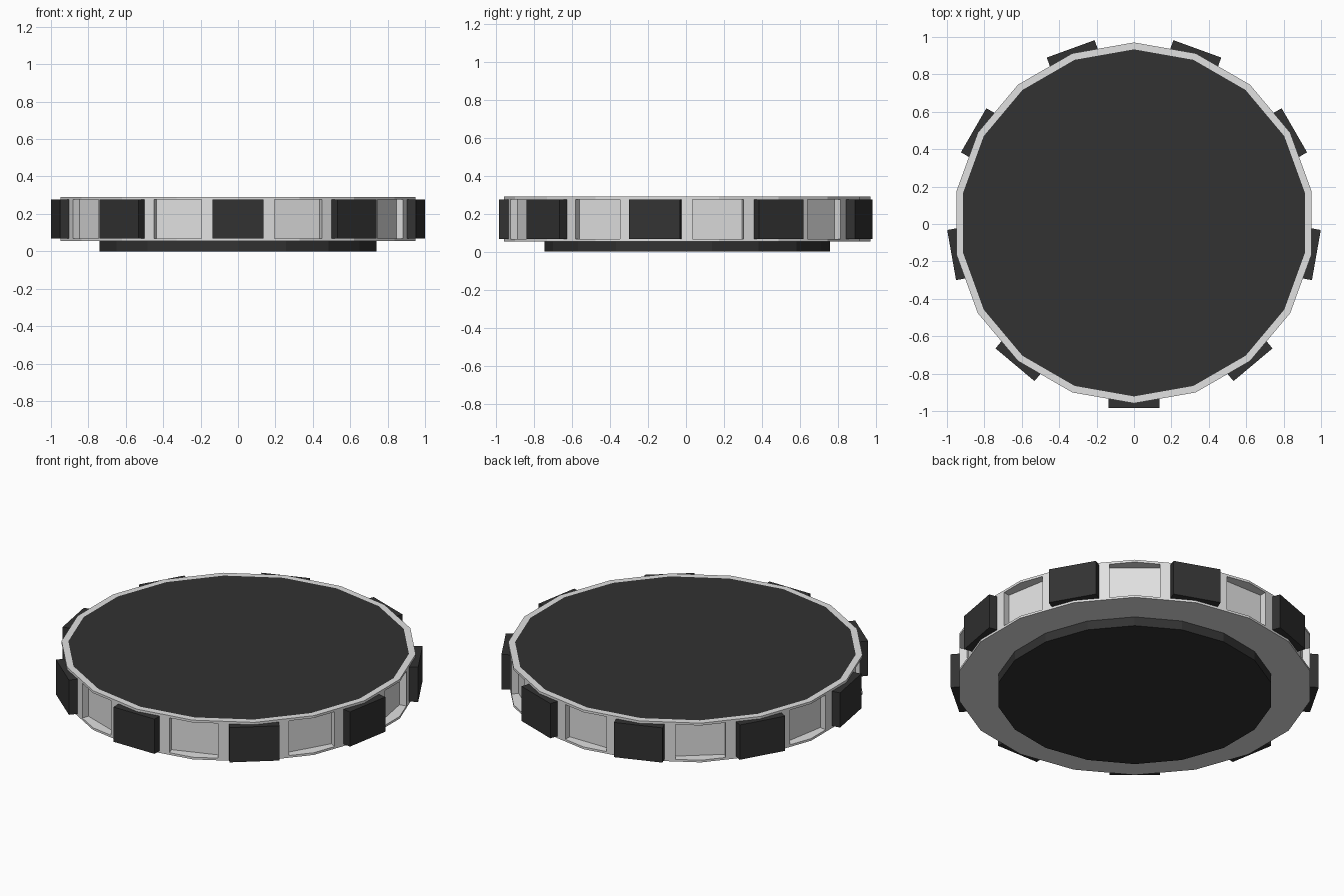
import bpy, bmesh
from math import radians, cos, pi
from mathutils import Matrix, Vector

if "Cube" in bpy.data.objects:
    bpy.data.objects.remove(bpy.data.objects["Cube"])

SIDES = 18
STEP = 2 * pi / SIDES
CENTRE_Y = 0.006
APOTHEM = 0.95
BOTTOM, TOP = 0.055, 0.29
PAD_W, PAD_LOW, PAD_HIGH = 0.272, 0.068, 0.276


def material(name, value):
    m = bpy.data.materials.new(name)
    m.use_nodes = True
    m.diffuse_color = (value, value, value, 1)
    m.node_tree.nodes["Principled BSDF"].inputs["Base Color"].default_value = (value, value, value, 1)
    return m


light = material("light grey", 0.75)
dark = material("charcoal", 0.032)


def finish(bm, name, *mats):
    bmesh.ops.recalc_face_normals(bm, faces=bm.faces)
    mesh = bpy.data.meshes.new(name)
    bm.to_mesh(mesh)
    bm.free()
    for m in mats:
        mesh.materials.append(m)
    obj = bpy.data.objects.new(name, mesh)
    bpy.context.collection.objects.link(obj)
    return obj


def prism(apothem, low, high):
    """Regular prism with one flat side facing the front."""
    bm = bmesh.new()
    r = apothem / cos(STEP / 2)
    place = Matrix.Translation((0, CENTRE_Y, (low + high) / 2))
    bmesh.ops.create_cone(bm, cap_ends=True, segments=SIDES, radius1=r, radius2=r,
                          depth=high - low, matrix=place)
    return bm


def add_block(bm, index, inner, outer):
    """Box on one side of the ring, between two distances from the centre."""
    m = (Matrix.Translation((0, CENTRE_Y, 0))
         @ Matrix.Rotation(index * STEP, 4, 'Z')
         @ Matrix.Translation((0, -(inner + outer) / 2, (PAD_LOW + PAD_HIGH) / 2))
         @ Matrix.Diagonal((PAD_W, outer - inner, PAD_HIGH - PAD_LOW, 1)))
    bmesh.ops.create_cube(bm, size=1, matrix=m)


# Ring body with a dark top panel set inside a light rim
bm = prism(APOTHEM, BOTTOM, TOP)
bm.normal_update()
top = max(bm.faces, key=lambda f: f.normal.z)
bmesh.ops.inset_region(bm, faces=[top], thickness=0.037)
top.material_index = 1
body = finish(bm, "disc_body", light, dark)

# Shallow pockets on every other side
bm = bmesh.new()
for i in range(1, SIDES, 2):
    add_block(bm, i, APOTHEM - 0.05, APOTHEM + 0.05)
cutter = finish(bm, "pocket_cutter", light)
cutter.hide_render = True
cutter.hide_viewport = True
cut = body.modifiers.new("pockets", 'BOOLEAN')
cut.operation = 'DIFFERENCE'
cut.solver = 'EXACT'
cut.object = cutter

# Raised pads on the remaining sides
for i in range(0, SIDES, 2):
    bm = bmesh.new()
    add_block(bm, i, APOTHEM - 0.02, 0.99)
    finish(bm, f"side_pad_{i // 2 + 1}", dark)

# Narrower foot underneath
finish(prism(0.74, 0, BOTTOM + 0.01), "foot", dark)
